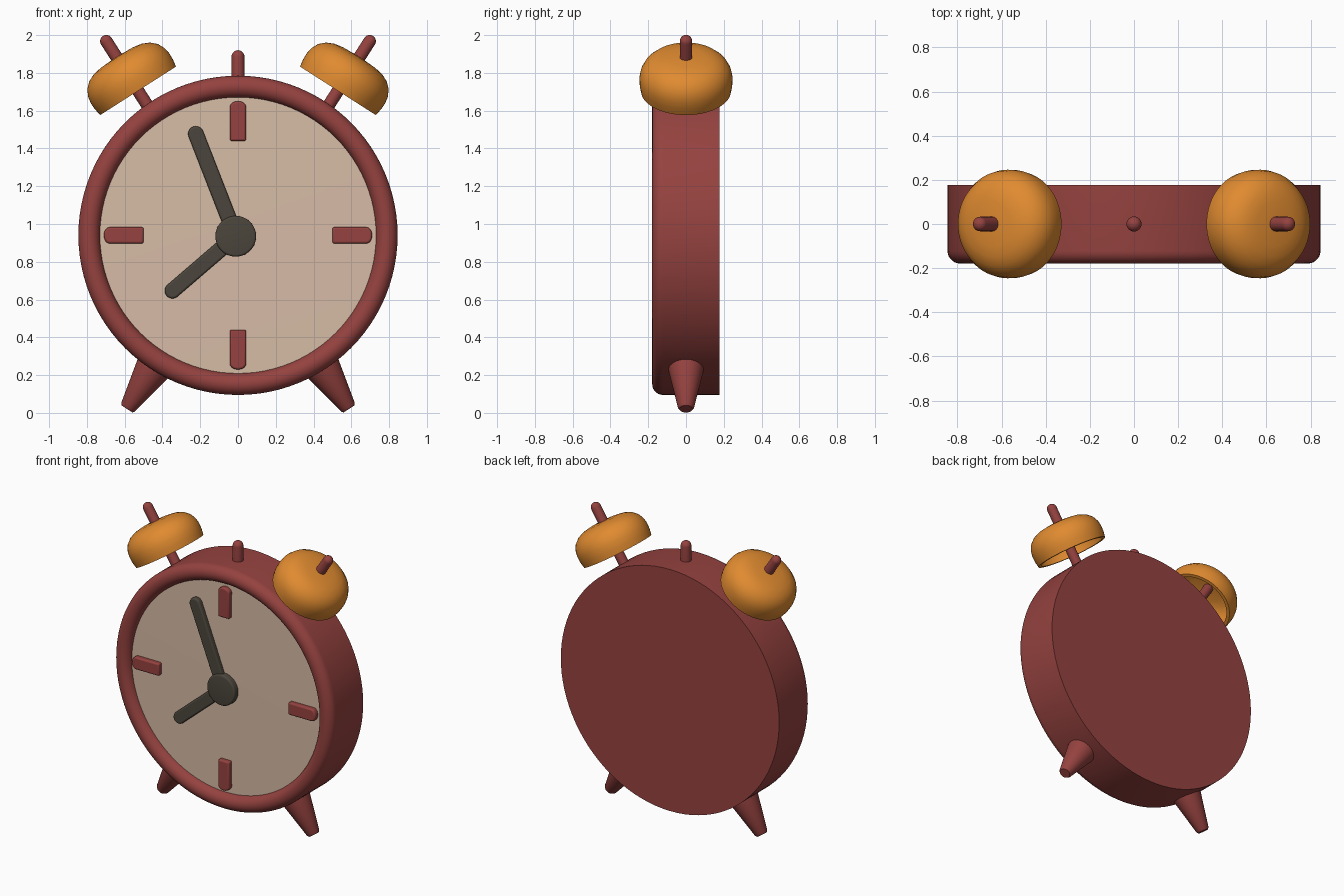
import bpy, bmesh
from math import sin, cos, pi, radians, atan2, hypot
from mathutils import Matrix, Vector

if "Cube" in bpy.data.objects:
    bpy.data.objects.remove(bpy.data.objects["Cube"])


def material(name, rgb):
    m = bpy.data.materials.new(name)
    m.diffuse_color = (*rgb, 1)
    m.use_nodes = True
    m.node_tree.nodes["Principled BSDF"].inputs["Base Color"].default_value = m.diffuse_color
    return m


RED = material("red paint", (0.30, 0.055, 0.05))
BRASS = material("brass", (0.75, 0.26, 0.03))
CREAM = material("cream dial", (0.68, 0.50, 0.38))
DARK = material("dark metal", (0.07, 0.06, 0.045))

CZ = 0.94                                   # height of the clock centre
FORWARD = Matrix.Translation((0, 0, CZ)) @ Matrix.Rotation(pi / 2, 4, 'X')


def finish(bm, name, mat):
    bmesh.ops.recalc_face_normals(bm, faces=bm.faces)
    me = bpy.data.meshes.new(name)
    bm.to_mesh(me)
    bm.free()
    me.materials.append(mat)
    ob = bpy.data.objects.new(name, me)
    bpy.context.collection.objects.link(ob)
    return ob


def lathe(name, profile, matrix, mat, segs=64):
    """Spin (radius, height) points around local z, then place by matrix."""
    bm = bmesh.new()
    vs = [bm.verts.new((r, 0, h)) for r, h in profile]
    es = [bm.edges.new(p) for p in zip(vs, vs[1:])]
    bmesh.ops.spin(bm, geom=vs + es, cent=(0, 0, 0), axis=(0, 0, 1),
                   angle=2 * pi, steps=segs, use_merge=True)
    bmesh.ops.remove_doubles(bm, verts=bm.verts, dist=1e-5)
    bm.transform(matrix)
    return finish(bm, name, mat)


def arc(cr, ch, rad, a0, a1, n=8):
    pts = [radians(a0 + (a1 - a0) * i / n) for i in range(n + 1)]
    return [(cr + rad * cos(a), ch + rad * sin(a)) for a in pts]


def slab(name, origin, angle, u0, u1, w, tip, back, front, mat):
    """Flat bar along a direction on the dial, with a rounded outer end."""
    outline = [(u0, w), (u0, -w)]
    for i in range(13):
        a = -pi / 2 + pi * i / 12
        outline.append((u1 - tip + tip * cos(a), w * sin(a)))
    bm = bmesh.new()
    c, s = cos(angle), sin(angle)
    f = bm.faces.new([bm.verts.new((origin[0] + u * c - v * s, back,
                                    origin[1] + u * s + v * c)) for u, v in outline])
    ext = bmesh.ops.extrude_face_region(bm, geom=[f])
    moved = [g for g in ext["geom"] if isinstance(g, bmesh.types.BMVert)]
    bmesh.ops.translate(bm, verts=moved, vec=Vector((0, front - back, 0)))
    ob = finish(bm, name, mat)
    bev = ob.modifiers.new("soft edges", 'BEVEL')
    bev.width, bev.segments = 0.01, 3
    bev.limit_method, bev.angle_limit = 'ANGLE', radians(40)
    return ob


# Case with a rounded front rim, and the recessed dial
lathe("case", [(0, -0.177), (0.845, -0.177)] + arc(0.7875, 0.1215, 0.0575, 0, 180, 14)
      + [(0.73, 0.09), (0, 0.09)], FORWARD, RED, 96)
lathe("dial", [(0, 0.08), (0.74, 0.08), (0.74, 0.13), (0, 0.135)], FORWARD, CREAM, 96)

# Hour markers
for i, side in enumerate(("right", "top", "left", "bottom")):
    slab("marker_" + side, (0, CZ), i * pi / 2, 0.50, 0.71, 0.043, 0.03, -0.12, -0.163, RED)

# Hands and hub
HUB = (-0.012, 0.935)
for name, tip in (("minute_hand", (-0.238, 1.515)), ("hour_hand", (-0.378, 0.62))):
    dx, dz = tip[0] - HUB[0], tip[1] - HUB[1]
    slab(name, HUB, atan2(dz, dx), 0, hypot(dx, dz), 0.041, 0.041, -0.125, -0.165, DARK)
hub_place = Matrix.Translation((HUB[0], 0, HUB[1])) @ Matrix.Rotation(pi / 2, 4, 'X')
lathe("hub", [(0, 0.12), (0.108, 0.12)] + arc(0.096, 0.164, 0.012, 0, 90, 4) + [(0, 0.176)],
      hub_place, DARK, 48)

# Top button
lathe("top_button", [(0, 1.70), (0.034, 1.70)] + arc(0, 1.886, 0.034, 0, 90),
      Matrix.Identity(4), RED, 24)

# Bells, bell pins and feet, left and right
TILT = radians(32.6)
bell_shell = [(0.238, 0), (0.245, 0.04), (0.246, 0.08), (0.240, 0.115), (0.222, 0.152),
              (0.190, 0.182), (0.150, 0.200), (0.100, 0.209), (0, 0.213)]
bell_inside = [(0, 0.190), (0.100, 0.186), (0.150, 0.177), (0.180, 0.160), (0.205, 0.135),
               (0.219, 0.105), (0.224, 0.07), (0.222, 0.03), (0.216, 0), (0.238, 0)]
for side, s in (("left", -1), ("right", 1)):
    place = Matrix.Translation((s * 0.529, 0, 1.705)) @ Matrix.Rotation(s * TILT, 4, 'Y')
    bell = lathe("bell_" + side, bell_shell[::-1] + bell_inside[-2::-1], place, BRASS)
    lathe("bell_pin_" + side, [(0, -0.18), (0.033, -0.18)] + arc(0, 0.312, 0.033, 0, 90),
          place, RED, 24)
    down = Matrix.Translation((0, 0, CZ)) @ Matrix.Rotation(s * (pi - TILT), 4, 'Y')
    lathe("foot_" + side, [(0, 0.79), (0.105, 0.79), (0.043, 1.08), (0.035, 1.091), (0, 1.091)],
          down, RED, 40)

# Smooth shading with crisp edges
for ob in bpy.data.objects:
    ob.select_set(True)
    bpy.context.view_layer.objects.active = ob
bpy.ops.object.shade_smooth_by_angle(angle=radians(35))
